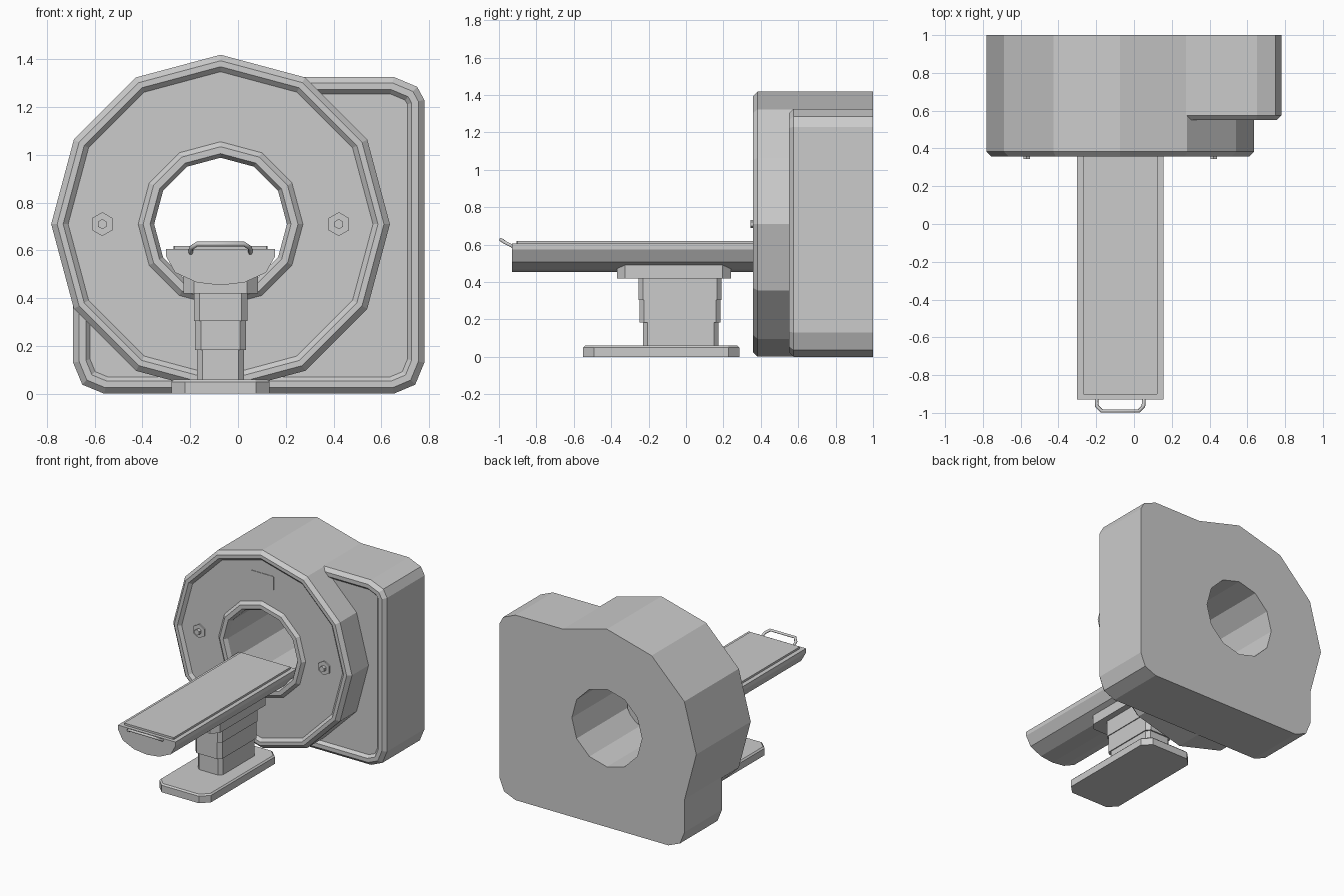
import bpy, bmesh, math
from mathutils import Vector

if "Cube" in bpy.data.objects:
    bpy.data.objects.remove(bpy.data.objects["Cube"], do_unlink=True)

CX, CZ = -0.073, 0.71   # bore axis

grey = bpy.data.materials.new("light_grey")
grey.use_nodes = True
grey.diffuse_color = (0.6, 0.6, 0.6, 1)
grey.node_tree.nodes["Principled BSDF"].inputs["Base Color"].default_value = (0.6, 0.6, 0.6, 1)


def finish(name, bm):
    bmesh.ops.recalc_face_normals(bm, faces=bm.faces)
    mesh = bpy.data.meshes.new(name)
    bm.to_mesh(mesh)
    bm.free()
    mesh.materials.append(grey)
    obj = bpy.data.objects.new(name, mesh)
    bpy.context.collection.objects.link(obj)
    return obj


def extrude_outline(points, offset):
    """Solid from a closed outline; returns the bmesh."""
    bm = bmesh.new()
    face = bm.faces.new([bm.verts.new(p) for p in points])
    out = bmesh.ops.extrude_face_region(bm, geom=[face])
    verts = [v for v in out["geom"] if isinstance(v, bmesh.types.BMVert)]
    bmesh.ops.translate(bm, verts=verts, vec=Vector(offset))
    bmesh.ops.recalc_face_normals(bm, faces=bm.faces)
    return bm


def cut_corner_block(name, x, y, z, cut, bevel=0):
    """Upright block with cut vertical corners, optionally a chamfered top."""
    (x0, x1), (y0, y1), (z0, z1) = x, y, z
    pts = [(x0 + cut, y0), (x1 - cut, y0), (x1, y0 + cut), (x1, y1 - cut),
           (x1 - cut, y1), (x0 + cut, y1), (x0, y1 - cut), (x0, y0 + cut)]
    bm = extrude_outline([(px, py, z0) for px, py in pts], (0, 0, z1 - z0))
    if bevel:
        top = [e for e in bm.edges if all(v.co.z > z1 - 1e-4 for v in e.verts)]
        bmesh.ops.bevel(bm, geom=top, offset=bevel, segments=1, affect='EDGES')
    return finish(name, bm)


def ring_of(name, profile, sides, cx, cz):
    """Revolve a closed (radius, y) profile about an axis along y."""
    bm = bmesh.new()
    rings = []
    for i in range(sides):
        a = 2 * math.pi * i / sides
        rings.append([bm.verts.new((cx + r * math.sin(a), y, cz + r * math.cos(a)))
                      for r, y in profile])
    n = len(profile)
    for i in range(sides):
        a, b = rings[i], rings[(i + 1) % sides]
        for j in range(n):
            k = (j + 1) % n
            bm.faces.new((a[j], a[k], b[k], b[j]))
    return finish(name, bm)


def hex_prism(name, radius, y0, y1, cx):
    pts = [(cx + radius * math.sin(i * math.pi / 3), y1,
            CZ + radius * math.cos(i * math.pi / 3)) for i in range(6)]
    return finish(name, extrude_outline(pts, (0, y0 - y1, 0)))


# Gantry drum: raised outer rim, recessed face, raised bore collar
ring_of("gantry_drum", [
    (0.278, 1), (0.278, 0.385), (0.295, 0.358), (0.324, 0.358), (0.345, 0.378),
    (0.638, 0.378), (0.659, 0.358), (0.684, 0.358), (0.709, 0.383), (0.709, 1)],
    12, CX, CZ)

# Rear cabinet: visible corner rounded in two cuts, inner side hidden in the drum
outline = [(-0.69, 0.55), (-0.69, 0.13), (-0.652, 0.038), (-0.56, 0), (0.652, 0),
           (0.742, 0.038), (0.78, 0.13), (0.78, 1.23), (0.75, 1.285), (0.652, 1.326),
           (0.15, 1.326), (0.3, 1.1), (0.3, 0.33), (-0.45, 0.33)]
bm = extrude_outline([(x, 1, z) for x, z in outline], (0, -0.425, 0))
front = min(bm.faces, key=lambda f: f.calc_center_median().y)
for width, depth in ((0.025, 0.025), (0.028, 0), (0.018, -0.02)):
    bmesh.ops.inset_region(bm, faces=[front], thickness=width, depth=depth,
                           use_even_offset=True)
finish("rear_cabinet", bm)

# Hexagonal buttons either side of the bore
for side, x in (("right", CX - 0.495), ("left", CX + 0.495)):
    hex_prism(side + "_button_plate", 0.05, 0.368, 0.39, x)
    hex_prism(side + "_button", 0.021, 0.345, 0.38, x)

# Display panel above the bore
panel = [(-1, -0.9), (-0.95, -1), (0.95, -1), (1, -0.9),
         (1, 0.9), (0.95, 1), (-0.95, 1), (-1, 0.9)]
finish("display_panel", extrude_outline(
    [(CX + 0.092 * u, 0.38, 1.205 + 0.051 * v) for u, v in panel], (0, -0.006, 0)))

# Patient table: shallow trough section with a thin mattress on top
half = [(0.228, 0.605), (0.228, 0.575), (0.19, 0.507), (0.1, 0.466)]
section = half + [(0, 0.454)] + [(-x, z) for x, z in reversed(half)]
finish("table_top", extrude_outline(
    [(CX + x, -0.93, z) for x, z in section], (0, 1.37, 0)))
cut_corner_block("mattress", (CX - 0.197, CX + 0.197), (-0.905, 0.42), (0.6, 0.619), 0.005)

# Pull handle at the foot end
arm = [(0.125, -0.925, 0.59), (0.123, -0.965, 0.61), (0.098, -0.99, 0.627)]
path = [(CX - x, y, z) for x, y, z in arm] + [(CX + x, y, z) for x, y, z in reversed(arm)]
curve = bpy.data.curves.new("handle", 'CURVE')
curve.dimensions = '3D'
curve.bevel_depth = 0.01
curve.bevel_resolution = 1
curve.use_fill_caps = True
spline = curve.splines.new('POLY')
spline.points.add(len(path) - 1)
for point, co in zip(spline.points, path):
    point.co = (*co, 1)
curve.materials.append(grey)
handle = bpy.data.objects.new("handle", curve)
bpy.context.collection.objects.link(handle)

# Telescopic pedestal: bracket, three nested columns, floor base
cut_corner_block("table_bracket", (CX - 0.156, CX + 0.156), (-0.37, 0.24), (0.42, 0.49), 0.045)
for name, hw, y, z in (("upper_column", 0.112, (-0.255, 0.19), (0.305, 0.43)),
                       ("middle_column", 0.106, (-0.248, 0.184), (0.183, 0.31)),
                       ("lower_column", 0.099, (-0.23, 0.174), (0.05, 0.19))):
    cut_corner_block(name, (CX - hw, CX + hw), y, z, 0.024)
cut_corner_block("floor_base", (CX - 0.205, CX + 0.205), (-0.55, 0.285), (0, 0.06), 0.057, 0.01)
